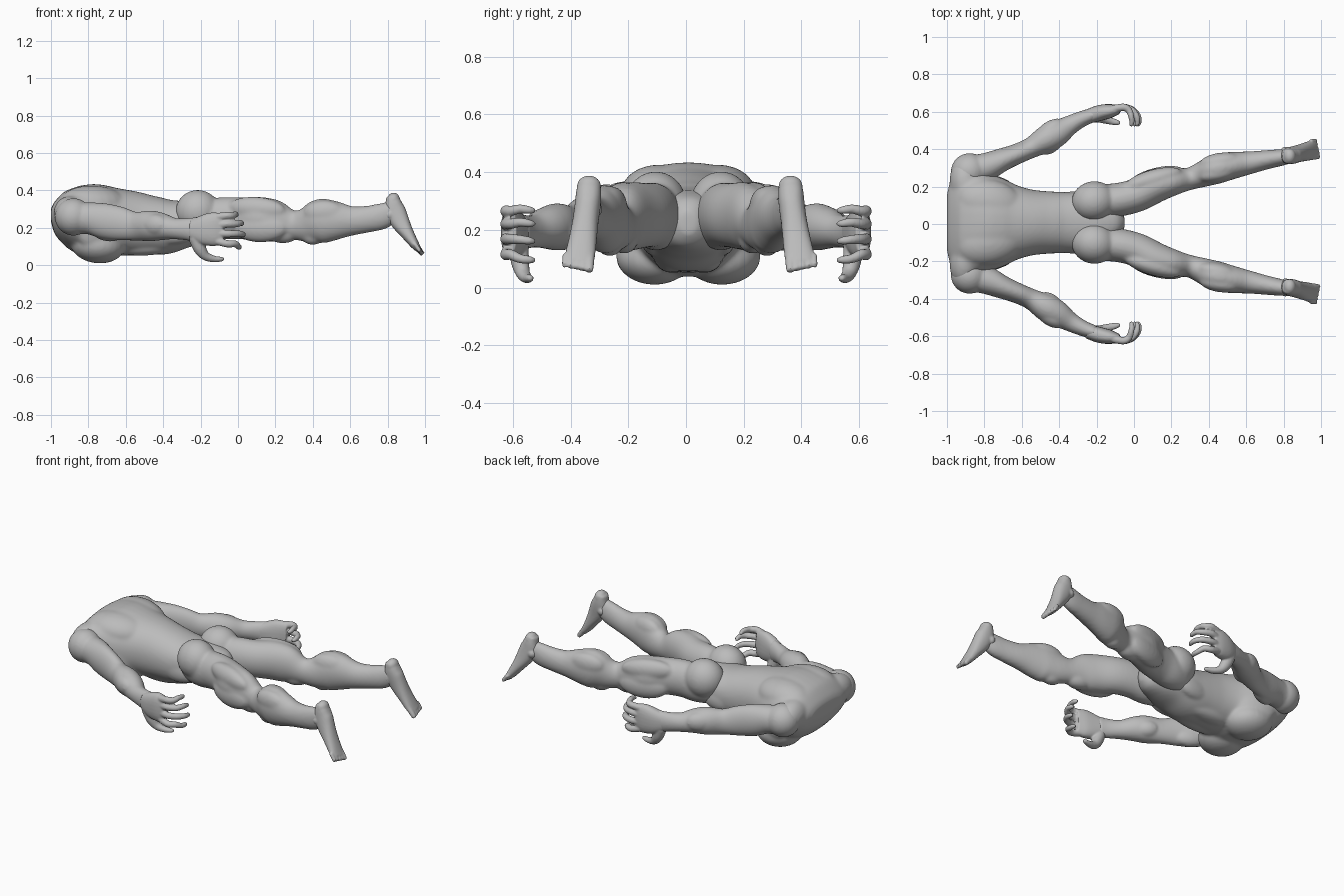
import bpy, bmesh, math
from mathutils import Vector, Matrix

if "Cube" in bpy.data.objects:
    bpy.data.objects.remove(bpy.data.objects["Cube"], do_unlink=True)

skin = bpy.data.materials.new("clay grey")
skin.use_nodes = True
GREY = (0.5, 0.5, 0.5, 1)
skin.diffuse_color = GREY
skin.node_tree.nodes["Principled BSDF"].inputs["Base Color"].default_value = GREY


def spline(rows, steps=4):
    """Smoothly interpolate rows of (x, y, z, half width, half height)."""
    out = []
    for i in range(len(rows) - 1):
        p = [rows[max(i - 1, 0)], rows[i], rows[i + 1], rows[min(i + 2, len(rows) - 1)]]
        for s in range(steps):
            t = s / steps
            out.append([0.5 * (2 * b + (c - a) * t + (2 * a - 5 * b + 4 * c - d) * t * t
                               + (3 * b - a - 3 * c + d) * t ** 3) for a, b, c, d in zip(*p)])
    return out + [list(rows[-1])]


def loft(bm, rows, power=2.0, sides=28):
    """Skin rounded cross-sections along a path."""
    rows = spline(rows)
    pts = [Vector(r[:3]) for r in rows]
    rings = []
    for i, r in enumerate(rows):
        t = (pts[min(i + 1, len(pts) - 1)] - pts[max(i - 1, 0)]).normalized()
        up = t.cross(Vector((0, 1, 0))).normalized()
        side = up.cross(t)
        ring = []
        for k in range(sides):
            a = 2 * math.pi * k / sides
            c, s = math.cos(a), math.sin(a)
            u = math.copysign(abs(c) ** (2 / power), c) * r[3]
            v = math.copysign(abs(s) ** (2 / power), s) * r[4]
            ring.append(bm.verts.new(pts[i] + side * u + up * v))
        rings.append(ring)
    for a, b in zip(rings, rings[1:]):
        for k in range(sides):
            n = (k + 1) % sides
            bm.faces.new((a[k], a[n], b[n], b[k]))
    bm.faces.new(rings[0][::-1])
    bm.faces.new(rings[-1])


def muscle(bm, loc, radii, yaw=0, pitch=0):
    """Ellipsoid bulge."""
    m = (Matrix.Translation(loc) @ Matrix.Rotation(math.radians(yaw), 4, 'Z')
         @ Matrix.Rotation(math.radians(pitch), 4, 'Y') @ Matrix.Diagonal((*radii, 1)))
    bmesh.ops.create_uvsphere(bm, u_segments=24, v_segments=16, radius=1, matrix=m)


def finish(name, bm, voxel, smooth, centre_y=0.0, mirror=True):
    """Fuse the overlapping shapes into one smooth skin."""
    bmesh.ops.recalc_face_normals(bm, faces=bm.faces)
    mesh = bpy.data.meshes.new(name)
    bm.to_mesh(mesh)
    bm.free()
    mesh.materials.append(skin)
    ob = bpy.data.objects.new(name, mesh)
    bpy.context.collection.objects.link(ob)
    ob.location.y = centre_y
    mesh.polygons.foreach_set("use_smooth", [True] * len(mesh.polygons))
    rm = ob.modifiers.new("fuse", 'REMESH')
    rm.mode, rm.voxel_size, rm.use_smooth_shade = 'VOXEL', voxel, True
    sm = ob.modifiers.new("soften", 'SMOOTH')
    sm.factor, sm.iterations = 0.5, smooth
    if mirror:
        mi = ob.modifiers.new("mirror", 'MIRROR')
        mi.use_axis = (False, True, False)


# Torso: broad shoulder line tapering to the waist, with paired muscles
bm = bmesh.new()
loft(bm, [(-1.0, 0, .262, .15, .035), (-.985, 0, .262, .21, .075), (-.955, 0, .26, .262, .118),
          (-.915, 0, .257, .29, .15), (-.86, 0, .25, .285, .178), (-.79, 0, .24, .265, .195),
          (-.7, 0, .23, .235, .193), (-.62, 0, .228, .197, .178), (-.54, 0, .22, .175, .17),
          (-.46, 0, .212, .167, .158), (-.38, 0, .207, .163, .148), (-.28, 0, .218, .158, .125),
          (-.18, 0, .225, .135, .11), (-.09, 0, .225, .08, .085), (-.05, 0, .225, .03, .04)], 2.15, 40)
for s in (-1, 1):
    muscle(bm, (-.75, s * .12, .105), (.145, .13, .095), s * -15, 6)      # chest
    muscle(bm, (-.77, s * .1, .325), (.19, .13, .1), s * -14, 3)          # upper back
    muscle(bm, (-.9, s * .2, .275), (.085, .14, .095), s * 8)             # shoulder blade
    muscle(bm, (-.74, s * .195, .19), (.13, .055, .12), s * -20)          # side of ribs
    muscle(bm, (-.47, s * .055, .285), (.2, .055, .076), 0, 7)            # lower back
    muscle(bm, (-.5, s * .055, .095), (.17, .06, .044), 0, -2)            # stomach
    muscle(bm, (-.35, s * .12, .18), (.13, .045, .07), s * 6)             # flank
finish("torso", bm, .009, 12, .008, False)

# Arms: shoulder, upper arm, elbow, forearm, wrist
bm = bmesh.new()
loft(bm, [(-.93, .28, .25, .04, .05), (-.87, .285, .25, .075, .08), (-.79, .303, .25, .075, .086),
          (-.71, .338, .235, .063, .095), (-.63, .37, .222, .055, .09), (-.55, .405, .208, .056, .077),
          (-.47, .45, .21, .073, .082), (-.41, .482, .206, .07, .074), (-.34, .527, .195, .052, .057),
          (-.27, .562, .192, .042, .06), (-.21, .583, .19, .038, .07)])
muscle(bm, (-.88, .278, .258), (.1, .098, .1), 25)          # shoulder
muscle(bm, (-.69, .345, .26), (.11, .05, .055), 22, 6)      # back of upper arm
muscle(bm, (-.69, .33, .185), (.1, .045, .058), 22, 4)      # front of upper arm
muscle(bm, (-.45, .495, .215), (.09, .05, .06), 35)         # outer forearm
muscle(bm, (-.45, .427, .195), (.075, .052, .055), 35)      # inner forearm
finish("arms", bm, .008, 7, .003)

# Hands: palm, four curled fingers, thumb
bm = bmesh.new()
loft(bm, [(-.25, .573, .19, .038, .055), (-.19, .592, .188, .042, .08),
          (-.13, .604, .192, .038, .09), (-.08, .612, .192, .024, .08)], 2.4)
for base_z, tip_z, reach in ((.258, .272, -.025), (.215, .226, .004), (.17, .166, .012), (.128, .1, -.008)):
    mid_z = (base_z + tip_z) / 2
    loft(bm, [(-.11, .615, base_z, .021, .021), (-.055, .624, mid_z, .020, .020),
              (-.012 + reach * .6, .607, mid_z, .0185, .0185), (.01 + reach, .575, tip_z, .016, .016),
              (.014 + reach, .543, tip_z - .004, .014, .014),
              (.006 + reach, .524, tip_z - .006, .008, .008)], 2, 14)
loft(bm, [(-.23, .58, .15, .034, .036), (-.205, .575, .09, .032, .034), (-.175, .565, .05, .025, .025),
          (-.13, .552, .033, .02, .018), (-.09, .542, .032, .015, .013), (-.075, .538, .034, .008, .008)], 2, 16)
finish("hands", bm, .0055, 3)

# Legs: buttock, thigh, knee, calf, ankle
bm = bmesh.new()
loft(bm, [(-.31, .1, .225, .03, .035), (-.27, .105, .225, .065, .085), (-.18, .112, .237, .09, .11),
          (-.08, .122, .25, .09, .113), (.02, .148, .25, .09, .112), (.11, .195, .247, .092, .118),
          (.2, .218, .235, .078, .112), (.29, .232, .215, .06, .078), (.36, .255, .215, .068, .092),
          (.44, .286, .235, .08, .119), (.52, .304, .238, .074, .106), (.61, .318, .237, .062, .079),
          (.7, .334, .247, .052, .071), (.77, .345, .262, .046, .07), (.83, .353, .29, .038, .056)])
muscle(bm, (-.215, .113, .285), (.12, .108, .117), 10)     # buttock
muscle(bm, (.1, .23, .3), (.16, .052, .065), 16, 4)        # outer hamstring
muscle(bm, (.06, .148, .29), (.16, .05, .066), 24, 4)      # inner hamstring
muscle(bm, (.12, .243, .2), (.15, .05, .078), 14)          # outer thigh
muscle(bm, (.24, .224, .167), (.085, .05, .05), 10)        # above knee
muscle(bm, (.46, .328, .28), (.11, .045, .066), 8)         # outer calf
muscle(bm, (.45, .264, .28), (.11, .048, .07), 12)         # inner calf
muscle(bm, (.4, .272, .153), (.06, .045, .045), 10)        # below knee
finish("legs", bm, .009, 8, .008)

# Feet: heel, instep, ball and toes
bm = bmesh.new()
loft(bm, [(.822, .348, .37, .036, .03), (.83, .35, .335, .043, .043), (.84, .353, .29, .045, .056),
          (.868, .361, .23, .045, .05), (.905, .37, .17, .048, .036), (.945, .38, .11, .052, .024),
          (.965, .385, .085, .05, .017)], 2.3)
muscle(bm, (.832, .349, .35), (.034, .042, .038))           # heel
muscle(bm, (.81, .352, .27), (.036, .049, .036))            # ankle bones
for i in range(5):
    y, r = .345 + i * .0215, .016 - i * .0013
    z = .056 + i * .005
    loft(bm, [(.945, y, .115, r, r), (.97, y + .002, .08, r, r), (.988 - i * .003, y + .003, z, r * .8, r * .8)], 2, 12)
finish("feet", bm, .006, 3, .013)
